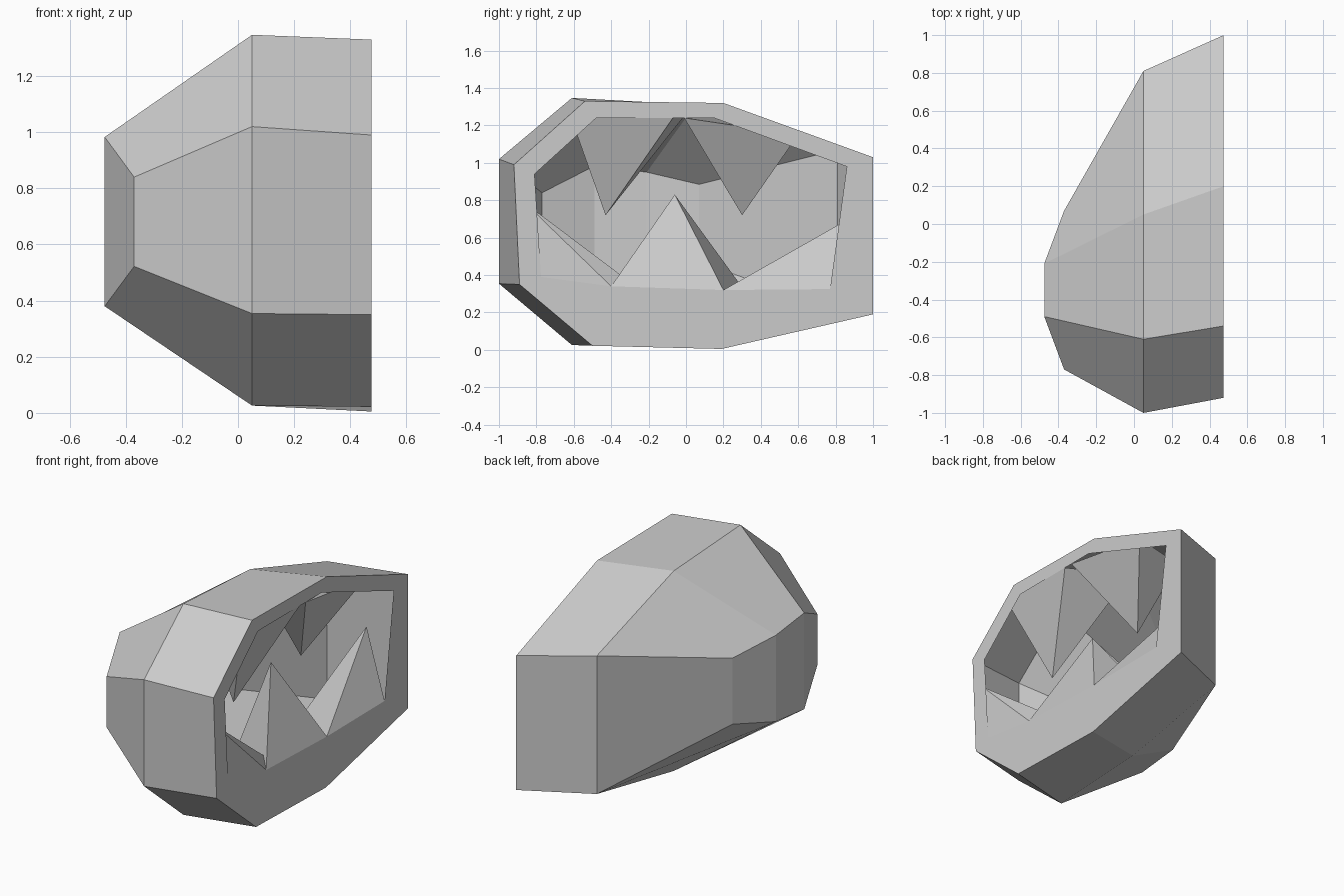
import bpy


def make(name, verts, faces):
    mesh = bpy.data.meshes.new(name)
    mesh.from_pydata(verts, [], faces)
    mesh.update()
    obj = bpy.data.objects.new(name, mesh)
    bpy.context.collection.objects.link(obj)
    return obj


def bridge(a, b, n=8):
    """Quads joining two rings that start at vertex index a and b."""
    return [(a + i, a + (i + 1) % n, b + (i + 1) % n, b + i) for i in range(n)]


X = 0.475
# Rings run front-upper, over the top, to the back, and return underneath
inner = [(-.81, .94), (-.48, 1.24), (.15, 1.24), (.86, .98),
         (.77, .325), (.2, .32), (-.4, .34), (-.775, .39)]
rim = [(-.92, .99), (-.54, 1.33), (.2, 1.32), (1, 1.03),
       (1, .19), (.19, .005), (-.5, .022), (-.89, .35)]
belly = [(-1, 1.02), (-.61, 1.347), (.05, 1.311), (.81, 1.07),
         (.81, .206), (.05, .06), (-.61, .026), (-1, .354)]
back = [(-.37, -.77, .84), (-X, -.49, .983), (-X, -.21, .95), (-.37, .07, .885),
        (-.37, .07, .472), (-X, -.21, .41), (-X, -.49, .38), (-.37, -.77, .522)]

# Thin rock shell: flat broken rim, belly, tapered back and a faceted cap
verts = [(X, y, z) for y, z in inner + rim] + [(.05, y, z) for y, z in belly] + back
faces = bridge(0, 8) + bridge(8, 16) + bridge(16, 24)
faces += [(24 + i, 25 + i, 30 - i, 31 - i) for i in range(3)]
make("geode_shell", verts, faces)

# Crystals: (tip, rim corner, rim corner, deep corner, deep corner)
crystals = {
    "lower_crystal_front": [(.45, -.86, .785), (X, -.775, .39), (X, -.4, .34),
                            (.38, .05, .1), (.1, -.7, .2)],
    "lower_crystal_middle": [(.27, -.06, .83), (X, -.4, .34), (X, .2, .32),
                             (.1, .45, .13), (.05, -.2, .1)],
    "lower_crystal_back": [(.28, .87, .7), (X, .2, .32), (X, .77, .325),
                           (.1, .8, .22), (.08, .3, .12)],
    "upper_crystal_front": [(.27, -.43, .72), (.46, -.62, 1.255), (X, -.07, 1.24),
                            (.06, .03, 1.3), (.06, -.5, 1.32)],
    "upper_crystal_back": [(.225, .3, .72), (X, -.01, 1.24), (.46, .6, 1.15),
                           (.08, .5, 1.16), (.06, .06, 1.29)],
}
for name, pts in crystals.items():
    make(name, pts, [(0, 1, 2), (0, 2, 3), (0, 3, 4), (0, 4, 1), (4, 3, 2, 1)])
